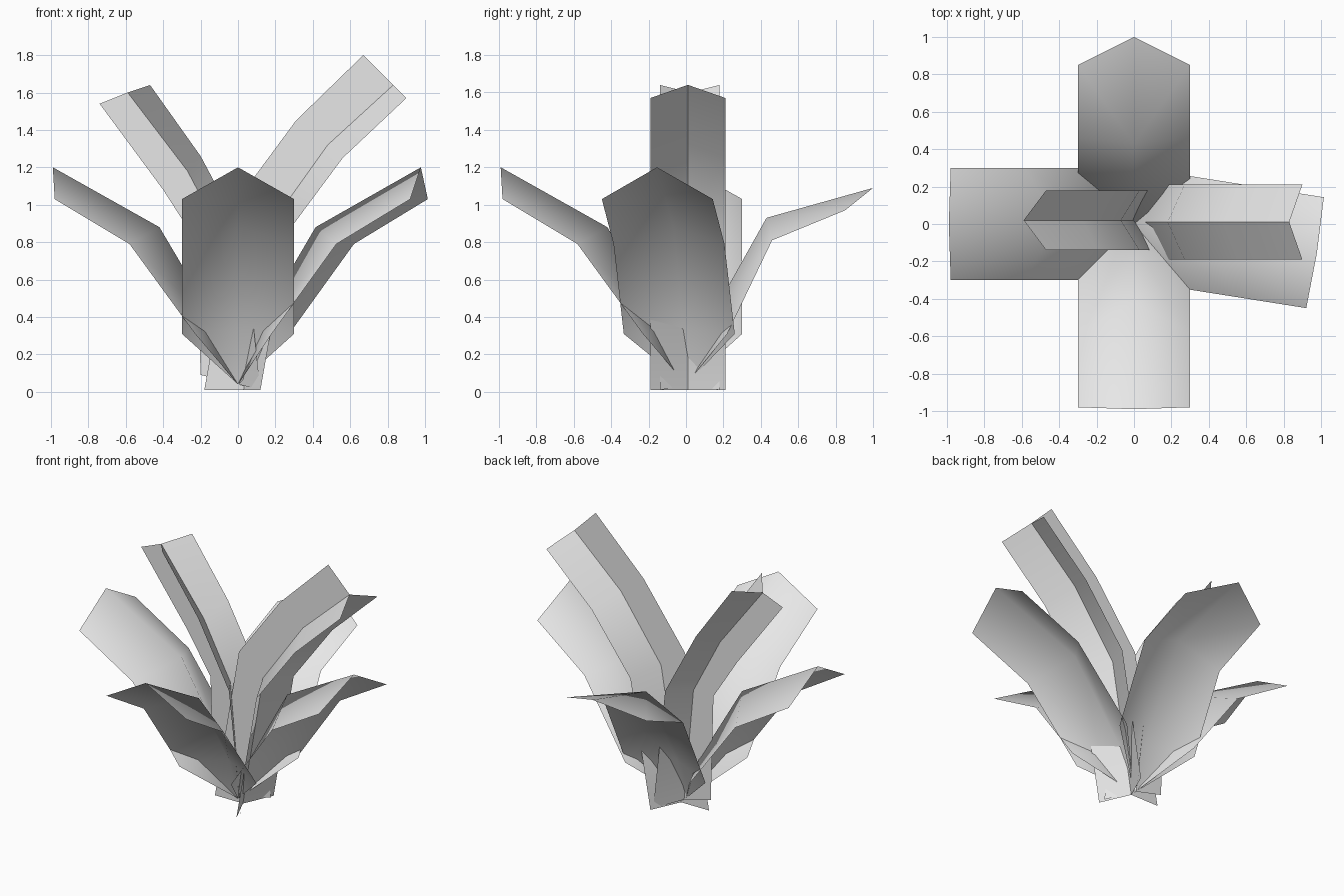
import bpy
import bmesh
import math
from mathutils import Matrix

cube = bpy.data.objects.get("Cube")
if cube:
    bpy.data.objects.remove(cube, do_unlink=True)

grey = bpy.data.materials.new("pale_grey")
grey.use_nodes = True
grey.diffuse_color = (0.8, 0.8, 0.8, 1)
grey.node_tree.nodes["Principled BSDF"].inputs["Base Color"].default_value = (0.8, 0.8, 0.8, 1)


def add_strip(bm, line_a, line_b):
    """Skin two matching lines with a strip of faces."""
    a = [bm.verts.new(p) for p in line_a]
    b = [bm.verts.new(p) for p in line_b]
    for i in range(len(a) - 1):
        bm.faces.new((a[i], a[i + 1], b[i + 1], b[i]))


def finish(bm, name, turn=0):
    bmesh.ops.transform(bm, matrix=Matrix.Rotation(math.radians(turn), 4, "Z"), verts=bm.verts)
    mesh = bpy.data.meshes.new(name)
    bm.to_mesh(mesh)
    bm.free()
    mesh.materials.append(grey)
    mesh.shade_smooth()
    obj = bpy.data.objects.new(name, mesh)
    bpy.context.collection.objects.link(obj)
    return obj


def broad_leaf(name, turn, spine, rim, half_width=0.3):
    """Arched leaf along +x: a raised spine with lower rims, pointed at the root."""
    bm = bmesh.new()
    root = bm.verts.new((0, 0, 0.04))
    mid = [bm.verts.new((x, 0, z)) for x, z in spine]
    for side in (1, -1):
        edge = [bm.verts.new((x, side * half_width, z)) for x, z in rim]
        bm.faces.new((root, edge[0], mid[0]))
        for i in range(len(mid) - 1):
            bm.faces.new((mid[i], edge[i], edge[i + 1], mid[i + 1]))
    bmesh.ops.recalc_face_normals(bm, faces=bm.faces)
    finish(bm, name, turn)


def three_blade_leaf(name, y, half_width, spine, keel, rim):
    """Tall leaf with a keel and two wings meeting along the spine."""
    bm = bmesh.new()
    mid = [(x, y, z) for x, z in spine]
    add_strip(bm, mid, [(x, y, z) for x, z in keel])
    for side in (1, -1):
        add_strip(bm, mid, [(x, y + side * half_width, z) for x, z in rim])
    finish(bm, name)


# Broad lower leaves, each given as (distance outward, height)
spine = [(0.10, 0.34), (0.42, 0.88), (0.99, 1.20)]
rim = [(0.23, 0.31), (0.58, 0.79), (0.98, 1.03)]
broad_leaf("front_leaf", -90, spine, rim)
broad_leaf("left_leaf", -9, spine, rim)
broad_leaf("right_leaf", 180, spine, rim)
broad_leaf("back_leaf", 90,
           [(0.10, 0.34), (0.43, 0.93), (1.00, 1.09)],
           [(0.22, 0.31), (0.46, 0.81), (0.85, 0.97)])

# Tall upper leaves, each given as (x, z) from root to tip
three_blade_leaf("tall_left_leaf", 0.01, 0.2,
                 spine=[(0.03, 0.01), (0.18, 0.90), (0.48, 1.32), (0.83, 1.64)],
                 keel=[(-0.18, 0.01), (0.0, 1.03), (0.31, 1.45), (0.67, 1.80)],
                 rim=[(0.12, 0.01), (0.27, 0.86), (0.56, 1.25), (0.90, 1.57)])
three_blade_leaf("tall_right_leaf", 0.02, 0.16,
                 spine=[(0, 0.04), (-0.07, 0.80), (-0.27, 1.18), (-0.59, 1.60)],
                 keel=[(-0.20, 0.09), (-0.22, 0.80), (-0.40, 1.08), (-0.74, 1.54)],
                 rim=[(0.12, 0.01), (0.03, 0.83), (-0.20, 1.26), (-0.47, 1.64)])
